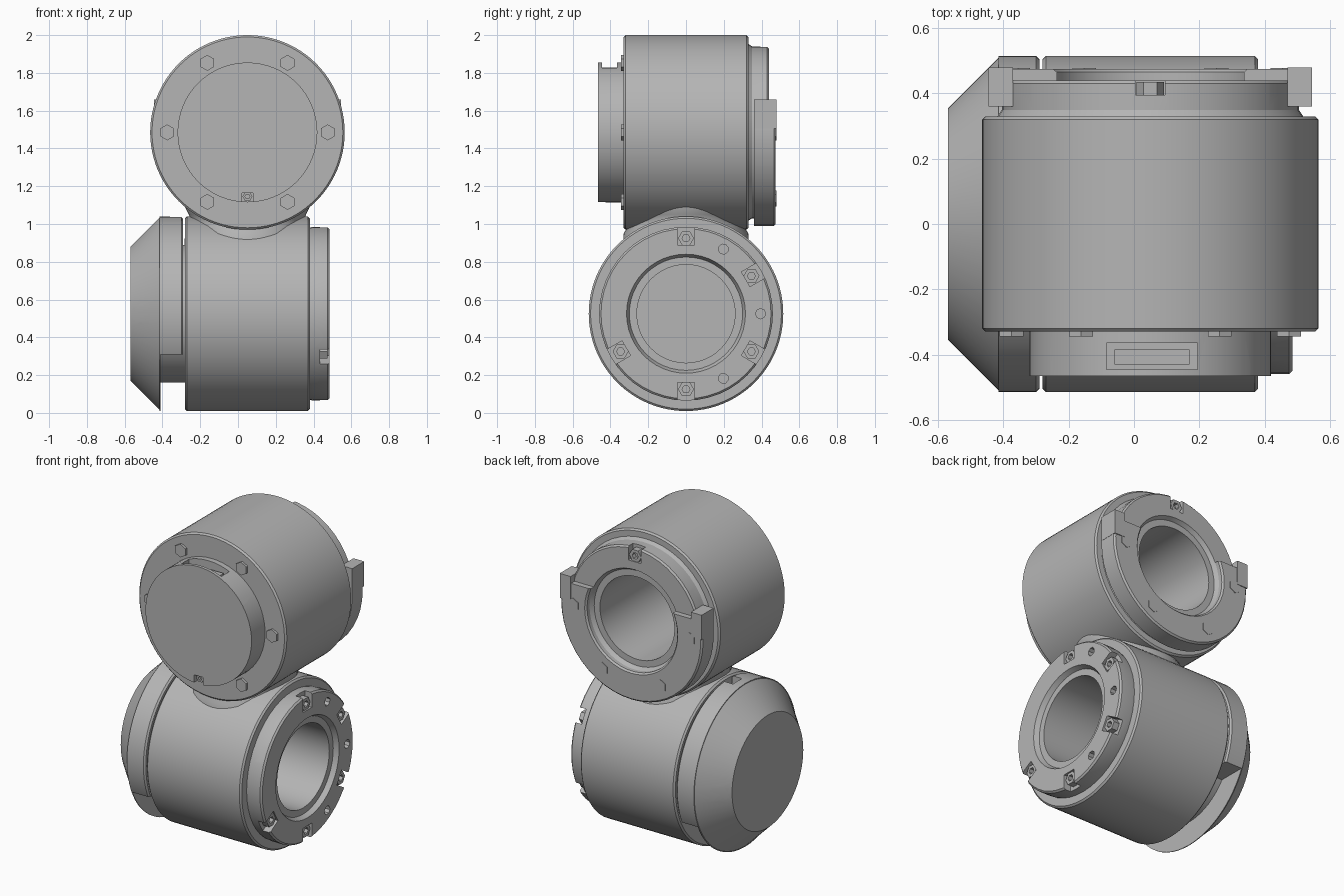
import bpy, bmesh, math
from mathutils import Matrix, Vector

cube = bpy.data.objects.get("Cube")
if cube:
    bpy.data.objects.remove(cube)

GREY = (0.46, 0.46, 0.46, 1)
metal = bpy.data.materials.new("machined_grey")
metal.use_nodes = True
metal.diffuse_color = GREY
metal.node_tree.nodes["Principled BSDF"].inputs["Base Color"].default_value = GREY


def frame(u, v, w, origin):
    m = Matrix((u, v, w)).transposed().to_4x4()
    m.translation = origin
    return m


X, Y, Z = Vector((1, 0, 0)), Vector((0, 1, 0)), Vector((0, 0, 1))
UPPER = frame(X, Z, Y, (0.05, 0, 1.485))   # barrel running front to back
LOWER = frame(Y, Z, X, (0, 0, 0.525))      # barrel running side to side
NECK = frame(X, Y, Z, (0.05, 0, 0))


def finish(name, bm, matrix):
    bm.transform(matrix)
    bmesh.ops.recalc_face_normals(bm, faces=bm.faces)
    mesh = bpy.data.meshes.new(name)
    bm.to_mesh(mesh)
    bm.free()
    mesh.materials.append(metal)
    ob = bpy.data.objects.new(name, mesh)
    bpy.context.collection.objects.link(ob)
    smooth(mesh)
    return ob


def smooth(mesh):
    for p in mesh.polygons:
        p.use_smooth = True
    mesh.set_sharp_from_angle(angle=math.radians(28))


def lathe(name, matrix, profile, steps=64):
    """Turn (radius, height) points about the frame's third axis."""
    bm = bmesh.new()
    vs = [bm.verts.new((r, 0, h)) for r, h in profile]
    es = [bm.edges.new(p) for p in zip(vs, vs[1:])]
    if profile[0][0] > 0:
        es.append(bm.edges.new((vs[-1], vs[0])))
    bmesh.ops.spin(bm, geom=vs + es, cent=(0, 0, 0), axis=(0, 0, 1),
                   angle=math.tau, steps=steps)
    bmesh.ops.remove_doubles(bm, verts=bm.verts, dist=0.0005)
    return finish(name, bm, matrix)


def add_box(bm, lo, hi, angle=0):
    lo, hi = Vector(lo), Vector(hi)
    m = (Matrix.Rotation(math.radians(angle), 4, 'Z')
         @ Matrix.Translation((lo + hi) / 2) @ Matrix.Diagonal((*(hi - lo), 1)))
    bmesh.ops.create_cube(bm, size=1, matrix=m)


def add_peg(bm, radius, angle, r, h0, h1, sides=6):
    m = (Matrix.Rotation(math.radians(angle), 4, 'Z')
         @ Matrix.Translation((radius, 0, (h0 + h1) / 2)))
    bmesh.ops.create_cone(bm, cap_ends=True, segments=sides, radius1=r,
                          radius2=r, depth=abs(h1 - h0), matrix=m)


def cut(ob, bm, matrix):
    """Subtract the pieces in bm from the object and bake the result."""
    cutter = finish("cutter", bm, matrix)
    cutter.hide_render = True
    mod = ob.modifiers.new("cut", 'BOOLEAN')
    mod.operation, mod.solver, mod.object = 'DIFFERENCE', 'EXACT', cutter
    dg = bpy.context.evaluated_depsgraph_get()
    mesh = bpy.data.meshes.new_from_object(ob.evaluated_get(dg))
    ob.modifiers.clear()
    ob.data = mesh
    smooth(mesh)
    bpy.data.objects.remove(cutter)


def bolts(name, matrix, angles, radius, h0, h1, r=0.042):
    """Hexagonal bolt heads with sockets."""
    heads, sockets = bmesh.new(), bmesh.new()
    top = h1 + (0.01 if h1 > h0 else -0.01)
    mid = h0 + (h1 - h0) * 0.4
    for a in angles:
        add_peg(heads, radius, a, r, h0, h1)
        add_peg(sockets, radius, a, r * 0.5, mid, top)
    cut(finish(name, heads, matrix), sockets, matrix)


SIX = range(0, 360, 60)
OFF = range(30, 390, 60)

# Barrels with their deep bores
lathe("upper_barrel", UPPER, [
    (0, -0.33), (0.505, -0.33), (0.515, -0.32), (0.515, 0.32), (0.505, 0.33),
    (0.26, 0.33), (0.26, -0.22), (0, -0.22)], 96)
lathe("lower_barrel", LOWER, [
    (0, -0.28), (0.505, -0.28), (0.515, -0.27), (0.515, 0.37), (0.505, 0.38),
    (0.26, 0.38), (0.26, -0.2), (0, -0.2)], 96)

# Flared saddle joining the barrels
lathe("saddle_neck", NECK, [
    (0, 0.88), (0.335, 0.88), (0.33, 0.95), (0.305, 0.99), (0.3, 1.02),
    (0.31, 1.05), (0.33, 1.09), (0.33, 1.14), (0, 1.14)])

# Lower flange with open bolt notches and small holes
flange = lathe("lower_flange", LOWER, [
    (0.26, 0.37), (0.455, 0.37), (0.46, 0.4), (0.46, 0.475), (0.45, 0.485),
    (0.315, 0.485), (0.3, 0.455), (0.26, 0.455)], 48)
bm = bmesh.new()
for a in OFF:
    add_box(bm, (0.365, -0.045, 0.435), (0.5, 0.045, 0.52), a)
for a in SIX:
    add_peg(bm, 0.395, a, 0.027, 0.43, 0.52, 8)
cut(flange, bm, LOWER)
bolts("lower_flange_bolts", LOWER, OFF, 0.4, 0.43, 0.475)

# Upper flange, notched over its top half
flange = lathe("upper_flange", UPPER, [
    (0.26, 0.32), (0.475, 0.32), (0.455, 0.35), (0.455, 0.43), (0.445, 0.44),
    (0.315, 0.44), (0.3, 0.415), (0.26, 0.415)], 48)
bm = bmesh.new()
for a in (30, 90, 150):
    add_box(bm, (0.365, -0.045, 0.395), (0.5, 0.045, 0.5), a)
for a in (60, 120):
    add_peg(bm, 0.395, a, 0.027, 0.39, 0.5, 8)
cut(flange, bm, UPPER)
bolts("upper_flange_bolts", UPPER, (30, 90, 150), 0.4, 0.39, 0.435)

# Raised clamp arc around the lower part of the upper flange
arc = lathe("clamp_arc", UPPER, [
    (0.315, 0.36), (0.495, 0.36), (0.495, 0.465), (0.485, 0.475),
    (0.325, 0.475), (0.315, 0.465)], 48)
bm = bmesh.new()
add_box(bm, (-0.6, 0.13, 0.3), (0.6, 0.6, 0.6))
for a in (0, 180, 240, 300):
    add_peg(bm, 0.405, a, 0.055, 0.45, 0.5)
cut(arc, bm, UPPER)
bolts("clamp_bolts", UPPER, (0, 180, 240, 300), 0.405, 0.44, 0.478)
bm = bmesh.new()
for s in (-1, 1):
    lo, hi = sorted((s * 0.42, s * 0.495))
    add_box(bm, (lo, 0.02, 0.36), (hi, 0.175, 0.48))
finish("clamp_lugs", bm, UPPER)

# Front cover with a connector slot on top and three small recesses
cover = lathe("front_cover", UPPER, [
    (0, -0.32), (0.37, -0.32), (0.37, -0.465), (0, -0.465)])
bm = bmesh.new()
add_box(bm, (-0.135, 0.3, -0.445), (0.145, 0.5, -0.365))
for a in (30, 150, 270):
    add_box(bm, (0.32, -0.03, -0.5), (0.4, 0.03, -0.425), a)
cut(cover, bm, UPPER)
bolts("cover_screws", UPPER, (30, 150, 270), 0.34, -0.42, -0.45, 0.026)
bm = bmesh.new()
add_box(bm, (-0.11, 0.28, -0.43), (0.12, 0.33, -0.385))
finish("connector", bm, UPPER)
bolts("front_ring_bolts", UPPER, SIX, 0.425, -0.32, -0.345)

# Conical end cap, its upper collar and the exposed hub
cap = lathe("end_cap", LOWER, [
    (0, -0.57), (0.355, -0.57), (0.515, -0.41), (0, -0.41)])
bm = bmesh.new()
for s in (-1, 1):
    m = Matrix.Translation((s * 0.44, 0, -0.51)) @ Matrix.Rotation(math.pi / 2, 4, 'Y')
    bmesh.ops.create_cone(bm, cap_ends=True, segments=6, radius1=0.05,
                          radius2=0.05, depth=0.13, matrix=m)
cut(cap, bm, LOWER)
collar = lathe("cap_collar", LOWER, [
    (0, -0.415), (0.515, -0.415), (0.515, -0.3), (0.505, -0.29), (0, -0.29)])
bm = bmesh.new()
add_box(bm, (-0.6, -0.6, -0.41), (0.6, -0.215, -0.2))
add_box(bm, (-0.045, 0.46, -0.36), (0.045, 0.6, -0.2))
cut(collar, bm, LOWER)
lathe("cap_hub", LOWER, [
    (0, -0.415), (0.365, -0.415), (0.365, -0.27), (0, -0.27)])
